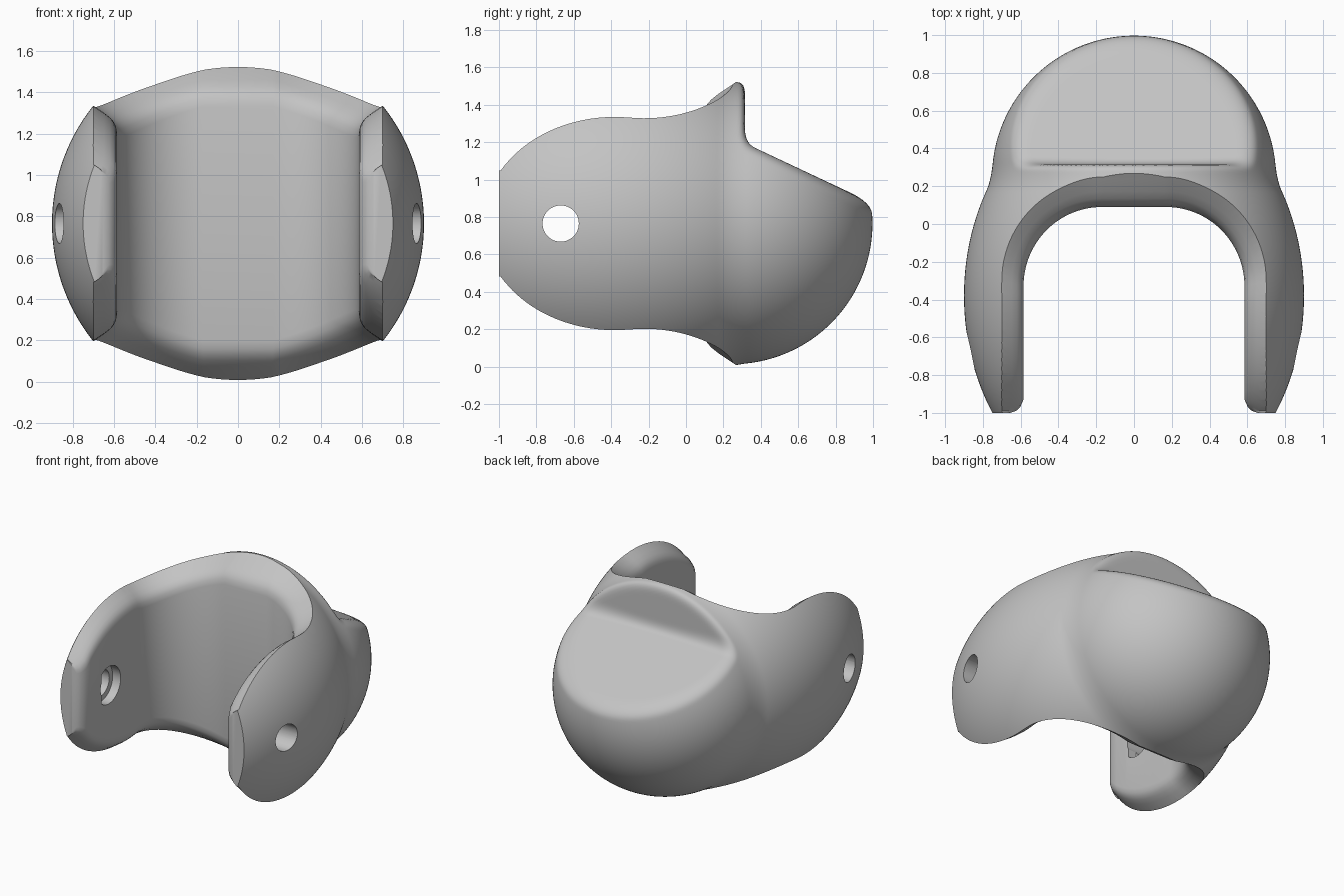
import bpy, bmesh, math
from mathutils import Vector

cube = bpy.data.objects.get("Cube")
if cube:
    bpy.data.objects.remove(cube, do_unlink=True)

MID = 0.765                              # height of the body axis
CORE = Vector((0, -0.1, MID))            # the shell is shaped outward from here
SHELL_C, SHELL_R = Vector((0, -0.38, MID)), Vector((0.9, 1.12, 0.907))
BALL_C, BALL_R = Vector((0, 0.245, MID)), Vector((0.752, 0.752, 0.752))

grey = bpy.data.materials.new("plain grey")
grey.use_nodes = True
colour = (0.55, 0.55, 0.55, 1)
grey.diffuse_color = colour
grey.node_tree.nodes["Principled BSDF"].inputs["Base Color"].default_value = colour


def make_object(name, bm):
    bmesh.ops.recalc_face_normals(bm, faces=bm.faces)
    mesh = bpy.data.meshes.new(name)
    bm.to_mesh(mesh)
    bm.free()
    mesh.materials.append(grey)
    ob = bpy.data.objects.new(name, mesh)
    bpy.context.collection.objects.link(ob)
    return ob


def ray_exit(d, centre, radii):
    """Distance from CORE along d to the far side of an ellipsoid."""
    p = Vector([(a - b) / r for a, b, r in zip(CORE, centre, radii)])
    q = Vector([a / r for a, r in zip(d, radii)])
    a, b, c = q.dot(q), p.dot(q), p.dot(p) - 1
    return (-b + math.sqrt(b * b - a * c)) / a


def soft_max(a, b, k):
    h = max(k - abs(a - b), 0) / k
    return max(a, b) + h * h * k / 4


# Outer body: ellipsoid blended into a ball, with a filleted sloping notch
def body():
    slope = Vector((0, 0.47, 1)).normalized()
    reach = slope.dot(Vector((0, 0.4, 1.155)) - CORE)
    bm = bmesh.new()
    bmesh.ops.create_icosphere(bm, subdivisions=7, radius=1)
    for v in bm.verts:
        d = v.co.normalized()
        t = soft_max(ray_exit(d, SHELL_C, SHELL_R), ray_exit(d, BALL_C, BALL_R), 0.04)
        wall = d.y / (0.315 - CORE.y)
        ramp = slope.dot(d) / reach
        notch = -soft_max(-wall, -ramp, 0.16)
        v.co = CORE + d / soft_max(1 / t, notch, 0.09)
    # Flat ends of the arms
    cut = bmesh.ops.bisect_plane(bm, geom=bm.verts[:] + bm.edges[:] + bm.faces[:],
                                 plane_co=(0, -1, 0), plane_no=(0, -1, 0), clear_outer=True)
    rim = [e for e in cut["geom_cut"] if isinstance(e, bmesh.types.BMEdge)]
    bmesh.ops.edgeloop_fill(bm, edges=rim)
    return make_object("yoke_body", bm)


# U-shaped opening with a sloped, rounded rim
def opening():
    half = [((0.69, -1.2), (0.655, -1.2)), ((0.695, -1), (0.655, -1)),
            ((0.70, -0.99), (0.625, -0.99)), ((0.70, -0.97), (0.603, -0.97)),
            ((0.70, -0.93), (0.585, -0.93))]
    for i in range(12):
        y = -0.88 + i * 0.046
        half.append(((0.70, y), (0.585, y)))
    for i in range(25):
        a = math.radians(90) * i / 24
        c, s = math.cos(a), math.sin(a)
        half.append(((0.16 + 0.54 * c, -0.3 + 0.54 * s), (0.17 + 0.415 * c, -0.33 + 0.42 * s)))
    path = half + [((-o[0], o[1]), (-i[0], i[1])) for o, i in reversed(half)]

    section = [(-0.4, 0.27), (0, 0), (0.45, -0.3), (0.7, -0.5), (0.85, -0.67), (0.95, -0.87), (1, -1.15)]
    bm = bmesh.new()
    columns = []
    for o, i in path:
        o, i = Vector(o), Vector(i)
        y = max(o.y, -1)
        edge = SHELL_R.z * math.sqrt(1 - (o.x / SHELL_R.x) ** 2 - ((y - SHELL_C.y) / SHELL_R.y) ** 2)
        thick = (o - i).length
        top = [(f, edge + drop * thick) for f, drop in section]
        top.insert(0, (section[0][0], 1.1))
        levels = top + [(f, -z) for f, z in reversed(top)]
        columns.append([bm.verts.new((*o.lerp(i, f), MID + z)) for f, z in levels])
    n = len(columns)
    for a in range(n):
        p, q = columns[a], columns[(a + 1) % n]
        for k in range(len(p) - 1):
            bm.faces.new((p[k], q[k], q[k + 1], p[k + 1]))
    bm.faces.new([c[0] for c in columns])
    bm.faces.new([c[-1] for c in reversed(columns)])
    return make_object("opening_cutter", bm)


# Prism along x through a yz outline
def prism(name, outline, x0, x1):
    bm = bmesh.new()
    face = bm.faces.new([bm.verts.new((x0, y, z)) for y, z in outline])
    ext = bmesh.ops.extrude_face_region(bm, geom=[face])
    for v in ext["geom"]:
        if isinstance(v, bmesh.types.BMVert):
            v.co.x = x1
    return make_object(name, bm)


def circle(r, steps=48):
    return [(-0.67 + r * math.cos(2 * math.pi * i / steps),
             MID + r * math.sin(2 * math.pi * i / steps)) for i in range(steps)]


yoke = body()
cutters = [opening(), prism("pin_hole_cutter", circle(0.097), -1.2, 1.2)]
# Shallow pockets with one flat side on the inner arm faces
pocket = [p for p in circle(0.137) if p[0] > -0.765]
cutters.append(prism("pocket_cutter", pocket, -0.65, 0.65))

for cutter in cutters:
    mod = yoke.modifiers.new(cutter.name, "BOOLEAN")
    mod.operation = "DIFFERENCE"
    mod.solver = "EXACT"
    mod.object = cutter
    cutter.hide_render = True

bpy.ops.object.select_all(action="DESELECT")
bpy.context.view_layer.objects.active = yoke
yoke.select_set(True)
for mod in list(yoke.modifiers):
    bpy.ops.object.modifier_apply(modifier=mod.name)
for cutter in cutters:
    bpy.data.objects.remove(cutter, do_unlink=True)
bpy.ops.object.shade_smooth_by_angle(angle=math.radians(28))
